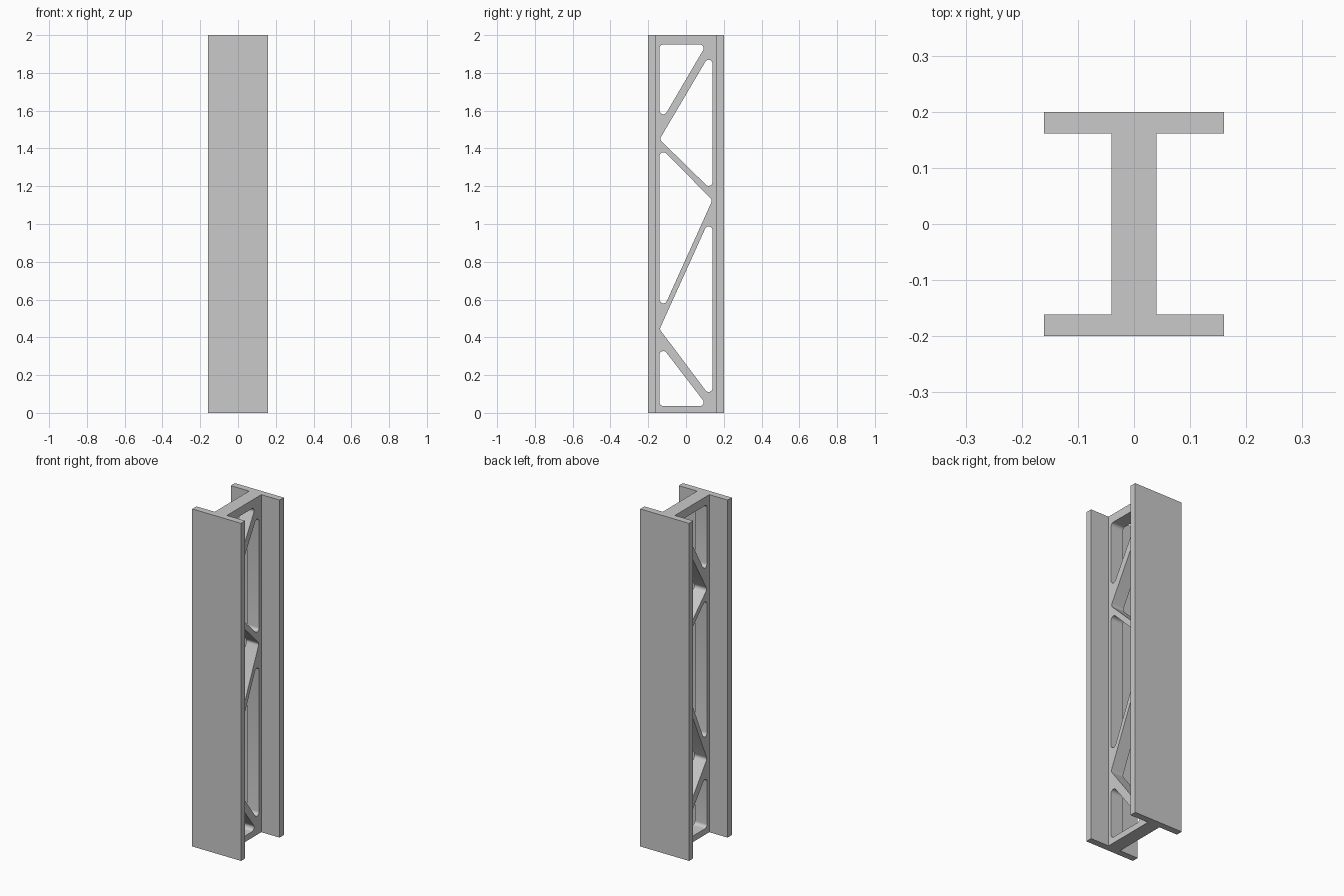
import bpy, bmesh, math
from mathutils import Vector

HEIGHT = 2.0
FLANGE_X, WEB_X = 0.16, 0.04
OUTER_Y, INNER_Y, HOLE_Y = 0.2, 0.161, 0.14
FILLET = 0.02

cube = bpy.data.objects.get("Cube")
if cube:
    bpy.data.objects.remove(cube, do_unlink=True)

steel = bpy.data.materials.new("light grey")
steel.use_nodes = True
grey = (0.59, 0.59, 0.59, 1)
steel.diffuse_color = grey
steel.node_tree.nodes["Principled BSDF"].inputs["Base Color"].default_value = grey


def prism(name, outline, offset):
    """Extrude a closed outline along the offset vector."""
    bm = bmesh.new()
    base = [bm.verts.new(p) for p in outline]
    far = [bm.verts.new(Vector(p) + offset) for p in outline]
    bm.faces.new(base)
    bm.faces.new(far)
    for i in range(len(base)):
        bm.faces.new((base[i - 1], base[i], far[i], far[i - 1]))
    bmesh.ops.recalc_face_normals(bm, faces=bm.faces)
    mesh = bpy.data.meshes.new(name)
    bm.to_mesh(mesh)
    bm.free()
    mesh.materials.append(steel)
    obj = bpy.data.objects.new(name, mesh)
    bpy.context.collection.objects.link(obj)
    return obj


def rounded(corners, x, steps=8):
    """Fillet every corner of a (y, z) polygon placed at depth x."""
    pts = [Vector((x, y, z)) for y, z in corners]
    outline = []
    for i, p in enumerate(pts):
        u = (pts[i - 1] - p).normalized()
        v = (pts[(i + 1) % len(pts)] - p).normalized()
        half = u.angle(v) / 2
        centre = p + (u + v).normalized() * FILLET / math.sin(half)
        reach = FILLET / math.tan(half)
        start = (p + u * reach - centre).normalized()
        end = (p + v * reach - centre).normalized()
        outline += [centre + start.slerp(end, k / steps) * FILLET for k in range(steps + 1)]
    return outline


# I-shaped beam: one quarter of the section, mirrored round
quarter = [(WEB_X, INNER_Y), (FLANGE_X, INNER_Y), (FLANGE_X, OUTER_Y)]
right = [(x, -y) for x, y in reversed(quarter)] + quarter
section = right + [(-x, -y) for x, y in right]
beam = prism("truss_beam", [(x, y, 0) for x, y in section], Vector((0, 0, HEIGHT)))

# Triangular openings that leave the diagonal braces in the web
L, R = -HOLE_Y, HOLE_Y
openings = [
    [(L, 1.95), (L, 1.527), (0.108, 1.95)],
    [(R, 1.923), (L, 1.448), (R, 1.174)],
    [(L, 1.408), (L, 0.507), (R, 1.127)],
    [(R, 1.06), (L, 0.443), (R, 0.071)],
    [(L, 0.366), (L, 0.036), (0.114, 0.036)],
]
depth = WEB_X * 1.5
for i, corners in enumerate(openings):
    cutter = prism(f"opening_cutter_{i + 1}", rounded(corners, -depth), Vector((2 * depth, 0, 0)))
    cutter.hide_render = True
    cut = beam.modifiers.new(f"opening_{i + 1}", "BOOLEAN")
    cut.operation, cut.solver, cut.object = "DIFFERENCE", "EXACT", cutter

# Apply the cuts and drop the cutters
bpy.ops.object.select_all(action="DESELECT")
beam.select_set(True)
bpy.context.view_layer.objects.active = beam
for mod in list(beam.modifiers):
    cutter = mod.object
    bpy.ops.object.modifier_apply(modifier=mod.name)
    bpy.data.objects.remove(cutter, do_unlink=True)
bpy.ops.object.shade_smooth_by_angle(angle=math.radians(30))
